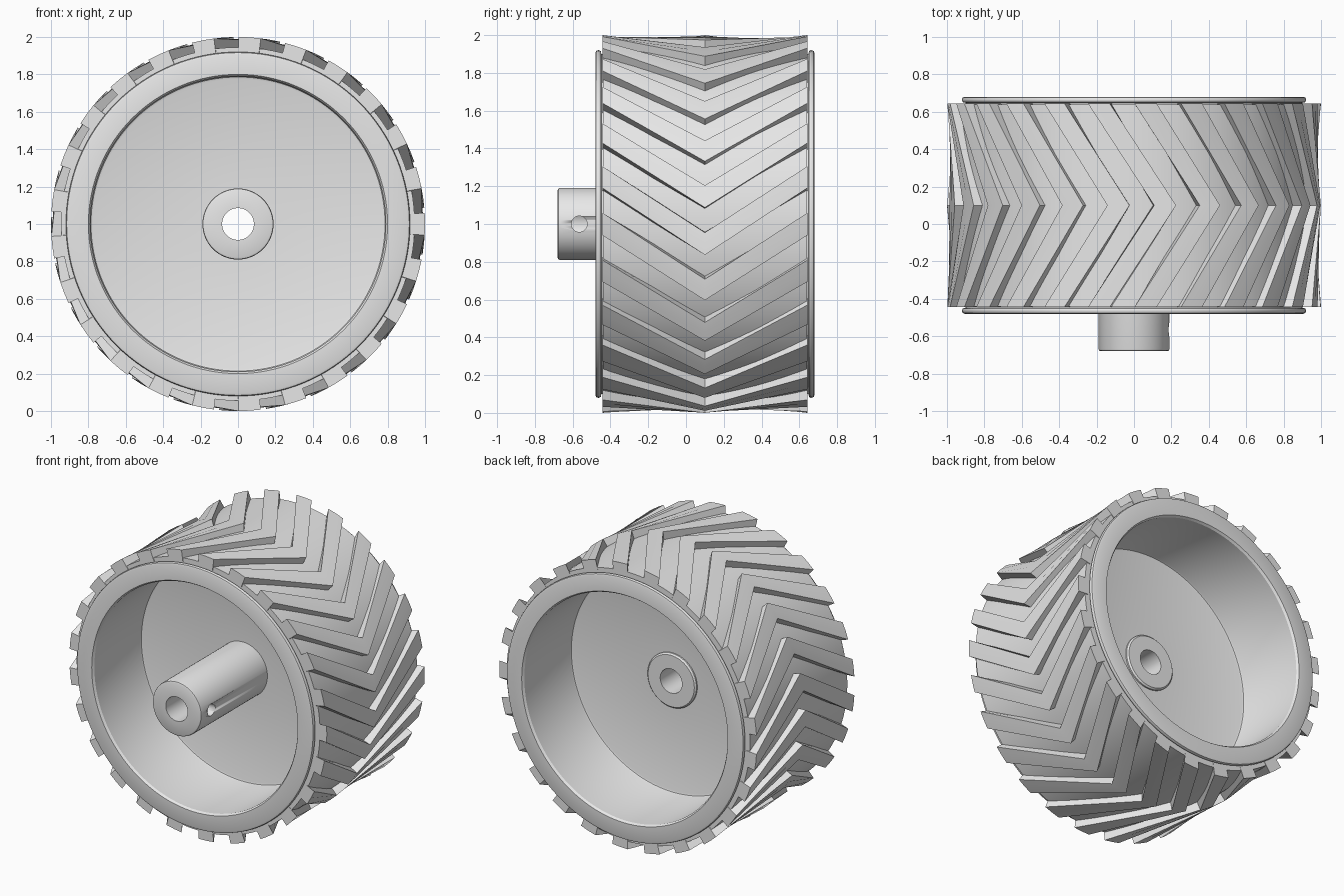
import bpy
import bmesh
from math import sin, cos, radians, tau
from mathutils import Matrix, Vector

if "Cube" in bpy.data.objects:
    bpy.data.objects.remove(bpy.data.objects["Cube"], do_unlink=True)

grey = bpy.data.materials.new("light_grey")
grey.use_nodes = True
colour = (0.8, 0.8, 0.8, 1)
grey.diffuse_color = colour
grey.node_tree.nodes["Principled BSDF"].inputs["Base Color"].default_value = colour

AXLE = Vector((0, 0, 1))
MID = 0.1  # centre plane of the wheel along y


def finish(bm, name, angle=30):
    bmesh.ops.recalc_face_normals(bm, faces=bm.faces)
    mesh = bpy.data.meshes.new(name)
    bm.to_mesh(mesh)
    bm.free()
    mesh.materials.append(grey)
    obj = bpy.data.objects.new(name, mesh)
    bpy.context.collection.objects.link(obj)
    bpy.ops.object.select_all(action='DESELECT')
    obj.select_set(True)
    bpy.context.view_layer.objects.active = obj
    bpy.ops.object.shade_smooth_by_angle(angle=radians(angle))
    return obj


def lathe(name, profile, steps):
    """Spin a closed (radius, y) profile around the axle."""
    bm = bmesh.new()
    verts = [bm.verts.new((r, y, AXLE.z)) for r, y in profile]
    edges = [bm.edges.new((verts[i - 1], verts[i])) for i in range(len(verts))]
    bmesh.ops.spin(bm, geom=verts + edges, cent=AXLE, axis=(0, 1, 0),
                   angle=tau, steps=steps, use_merge=True)
    bmesh.ops.remove_doubles(bm, verts=bm.verts, dist=0.0001)
    return finish(bm, name)


# Rim with central web, mirrored about the centre plane
half = [(0.12, 0.045), (0.775, 0.045), (0.786, 0.049), (0.79, 0.06),
        (0.79, 0.565), (0.8, 0.58), (0.905, 0.58), (0.916, 0.576),
        (0.92, 0.565), (0.92, 0.56), (0.915, 0.551), (0.9, 0.548), (0.9, 0.53)]
lathe("rim", [(r, MID - d) for r, d in half] +
      [(r, MID + d) for r, d in reversed(half)], 128)

# Hub tube
hub = lathe("hub", [(0.085, -0.68), (0.178, -0.68), (0.187, -0.676), (0.19, -0.667),
                    (0.19, 0.155), (0.18, 0.165), (0.085, 0.165)], 64)

# Set screw hole through the hub wall on the left side
bm = bmesh.new()
bmesh.ops.create_cone(bm, cap_ends=True, segments=32, radius1=0.042, radius2=0.042,
                      depth=0.26, matrix=Matrix.Translation((0.17, -0.565, AXLE.z)) @
                      Matrix.Rotation(radians(90), 4, 'Y'))
cutter = finish(bm, "screw_hole_cutter")
cutter.hide_render = True
mod = hub.modifiers.new("screw_hole", 'BOOLEAN')
mod.operation = 'DIFFERENCE'
mod.solver = 'EXACT'
mod.object = cutter
bpy.context.view_layer.objects.active = hub
bpy.ops.object.modifier_apply(modifier=mod.name)
bpy.data.objects.remove(cutter, do_unlink=True)

# Tyre band under the tread
lathe("tyre", [(0.88, MID - 0.54), (0.945, MID - 0.54),
               (0.945, MID + 0.54), (0.88, MID + 0.54)], 128)

# Chevron tread lugs
COUNT, SWEEP, HALF_WIDTH = 25, 20.4, 3.4
section = [(-1, 0.92), (-1, 1), (0, 1), (1, 1), (1, 0.92)]
bm = bmesh.new()
for n in range(COUNT):
    rings = []
    for side in (-1, 0, 1):
        centre = n * 360 / COUNT - (SWEEP if side == 0 else 0)
        ring = []
        for w, r in section:
            a = radians(centre + w * HALF_WIDTH)
            ring.append(bm.verts.new((r * cos(a), MID + side * 0.543, AXLE.z + r * sin(a))))
        rings.append(ring)
    for a, b in zip(rings, rings[1:]):
        for i in range(len(section)):
            bm.faces.new((a[i - 1], a[i], b[i], b[i - 1]))
    bm.faces.new(rings[0])
    bm.faces.new(rings[-1])
finish(bm, "tread_lugs", angle=8)
